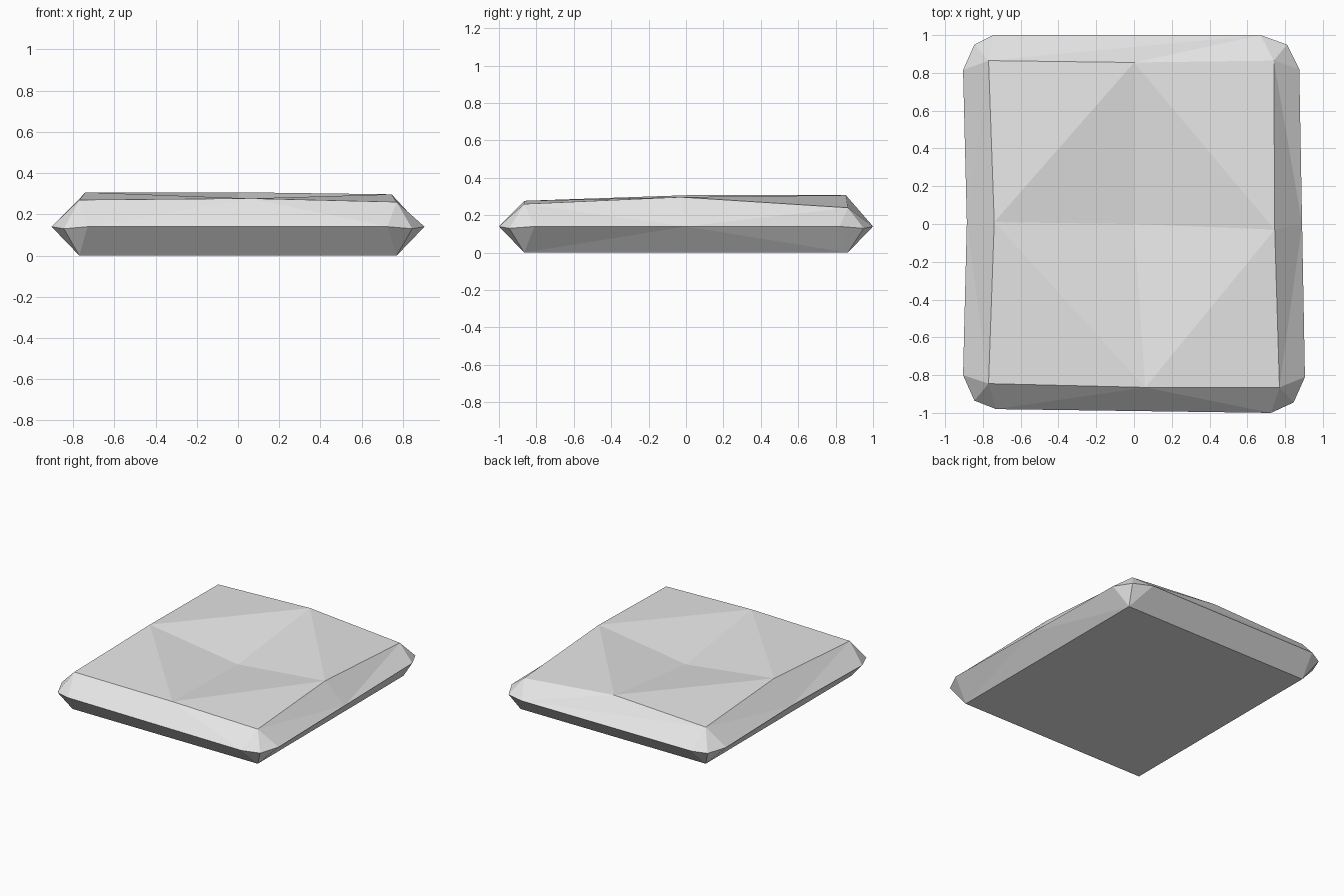
import bpy
import bmesh

cube = bpy.data.objects.get("Cube")
if cube:
    bpy.data.objects.remove(cube, do_unlink=True)

# One stone-grey material
stone = bpy.data.materials.new("stone grey")
stone.use_nodes = True
grey = (0.8, 0.8, 0.8, 1)
stone.diffuse_color = grey
stone.node_tree.nodes["Principled BSDF"].inputs["Base Color"].default_value = grey

bm = bmesh.new()
point = {}


def add(name, x, y, z):
    point[name] = bm.verts.new((x, y, z))


def faces(*rows):
    for row in rows:
        bm.faces.new([point[name] for name in row.split()])


# Uneven top: four corners, four edge middles and a sunken centre
add("top_fl", -0.77, -0.845, 0.27)
add("top_fr", 0.77, -0.865, 0.26)
add("top_br", 0.74, 0.865, 0.24)
add("top_bl", -0.77, 0.865, 0.275)
add("top_front", 0.06, -0.865, 0.277)
add("top_right", 0.745, -0.03, 0.297)
add("top_back", 0, 0.855, 0.307)
add("top_left", -0.74, 0.01, 0.307)
add("centre", 0, 0, 0.21)

# Widest ring: each corner is cut by a side point, a tip and an end point
girdle = {
    "fl": ((-0.905, -0.8), (-0.845, -0.935), (-0.73, -0.98)),
    "fr": ((0.905, -0.81), (0.845, -0.945), (0.725, -1)),
    "br": ((0.875, 0.82), (0.81, 0.95), (0.67, 1)),
    "bl": ((-0.905, 0.815), (-0.845, 0.95), (-0.745, 1)),
}
for corner, (side, tip, end) in girdle.items():
    add("side_" + corner, *side, 0.14)
    add("tip_" + corner, *tip, 0.13)
    add("end_" + corner, *end, 0.14)
    # Flat base corner
    add("base_" + corner,
        0.77 if "r" in corner[1] else -0.77,
        -0.865 if corner[0] == "f" else 0.865, 0)
add("mid_left", -0.885, 0.01, 0.14)
add("mid_right", 0.89, 0, 0.14)

# Corner facets above and below the ring
for c in girdle:
    for level in ("top_", "base_"):
        faces(f"{level}{c} side_{c} tip_{c}", f"{level}{c} tip_{c} end_{c}")

# Top: a corner triangle and a dished inner triangle per quarter
for c, a, b in (("fl", "left", "front"), ("fr", "front", "right"),
                ("br", "right", "back"), ("bl", "back", "left")):
    faces(f"top_{a} top_{c} top_{b}", f"top_{a} top_{b} centre")

# Long sides
for s in ("left", "right"):
    for e in "fb":
        c = e + s[0]
        faces(f"top_{c} side_{c} mid_{s}", f"top_{c} mid_{s} top_{s}",
              f"base_{c} side_{c} mid_{s}")
    faces(f"base_f{s[0]} mid_{s} base_b{s[0]}")

# Front and back ends
faces("top_fl end_fl top_front", "end_fl end_fr top_front",
      "top_front end_fr top_fr",
      "top_bl end_bl end_br", "top_bl end_br top_back",
      "top_back end_br top_br")
for e in "fb":
    faces(f"base_{e}l base_{e}r end_{e}r end_{e}l")

# Flat underside
faces("base_fl base_bl base_br base_fr")

bmesh.ops.recalc_face_normals(bm, faces=bm.faces[:])
mesh = bpy.data.meshes.new("stone_slab")
bm.to_mesh(mesh)
bm.free()
mesh.materials.append(stone)
slab = bpy.data.objects.new("stone_slab", mesh)
bpy.context.scene.collection.objects.link(slab)
